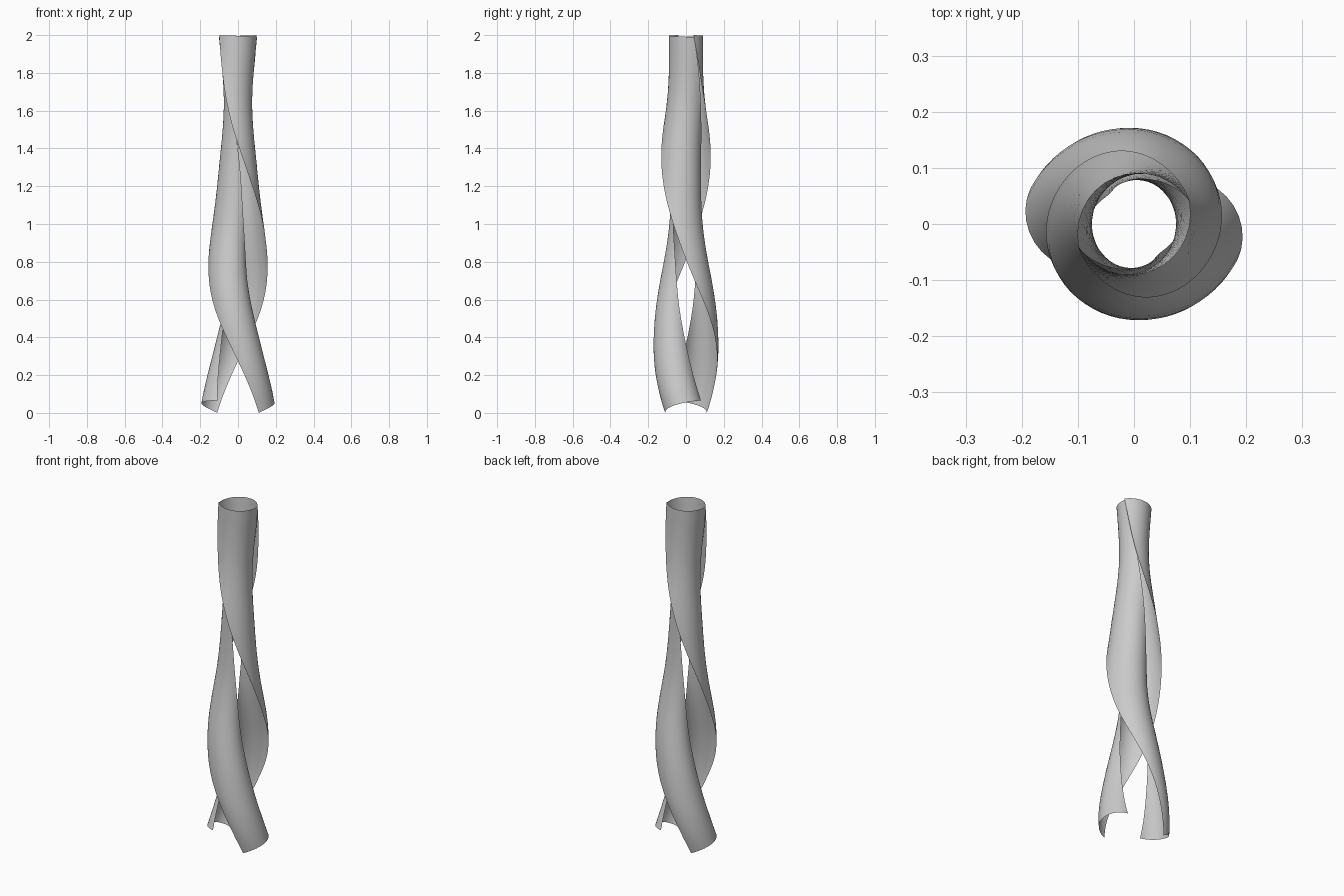
import bpy
import bmesh
from math import cos, sin, radians

cube = bpy.data.objects.get("Cube")
if cube:
    bpy.data.objects.remove(cube, do_unlink=True)

ROWS, COLS = 60, 14

# Strip guides at seven equal heights: leading edge, middle line, trailing edge
LEAD_ANGLE = (-45, -100, -158, -207, -257, -304, -338)
LEAD_RADIUS = (.156, .165, .161, .148, .134, .114, .107)
MID_RADIUS = (.201, .164, .144, .107, .092, .077, .09)
TRAIL_ANGLE = (44, 4, -42, -66, -85, -119, -158)
TRAIL_RADIUS = (.145, .092, .07, .074, .079, .088, .108)


def smooth(keys, z):
    """Smooth curve through keys spread evenly from z = 0 to z = 2."""
    last = len(keys) - 1
    u = z / 2 * last
    i = min(int(u), last - 1)
    f = u - i
    b, c = keys[i], keys[i + 1]
    a = keys[i - 1] if i > 0 else 2 * b - c
    d = keys[i + 2] if i + 2 <= last else 2 * c - b
    return b + f / 2 * (c - a + f * (2*a - 5*b + 4*c - d + f * (3*(b - c) + d - a)))


def across(start, middle, end, s):
    """Parabola through three values across the strip."""
    return (start * (1 - s) * (1 - 2 * s) + middle * 4 * s * (1 - s)
            + end * s * (2 * s - 1))


def strip_point(s, t, turn):
    bottom = across(0, .05, .065, s)
    z = bottom + (2 - .01 * s - bottom) * t
    lead, trail = smooth(LEAD_ANGLE, z), smooth(TRAIL_ANGLE, z)
    angle = radians(lead + (trail - lead) * s + turn)
    r = across(smooth(LEAD_RADIUS, z), smooth(MID_RADIUS, z),
               smooth(TRAIL_RADIUS, z), s)
    return r * cos(angle), r * sin(angle), z


grey = bpy.data.materials.new("light_grey")
grey.use_nodes = True
grey.diffuse_color = (.6, .6, .6, 1)
grey.node_tree.nodes["Principled BSDF"].inputs["Base Color"].default_value = (.6, .6, .6, 1)


def build_strip(name, turn):
    bm = bmesh.new()
    grid = [[bm.verts.new(strip_point(c / COLS, r / ROWS, turn))
             for c in range(COLS + 1)] for r in range(ROWS + 1)]
    for low, high in zip(grid, grid[1:]):
        for c in range(COLS):
            face = bm.faces.new((low[c], low[c + 1], high[c + 1], high[c]))
            face.smooth = True
    mesh = bpy.data.meshes.new(name)
    bm.to_mesh(mesh)
    bm.free()
    mesh.materials.append(grey)
    bpy.context.collection.objects.link(bpy.data.objects.new(name, mesh))


# Two matching sheets, half a turn apart
build_strip("twisted_strip_left", 0)
build_strip("twisted_strip_right", 180)
